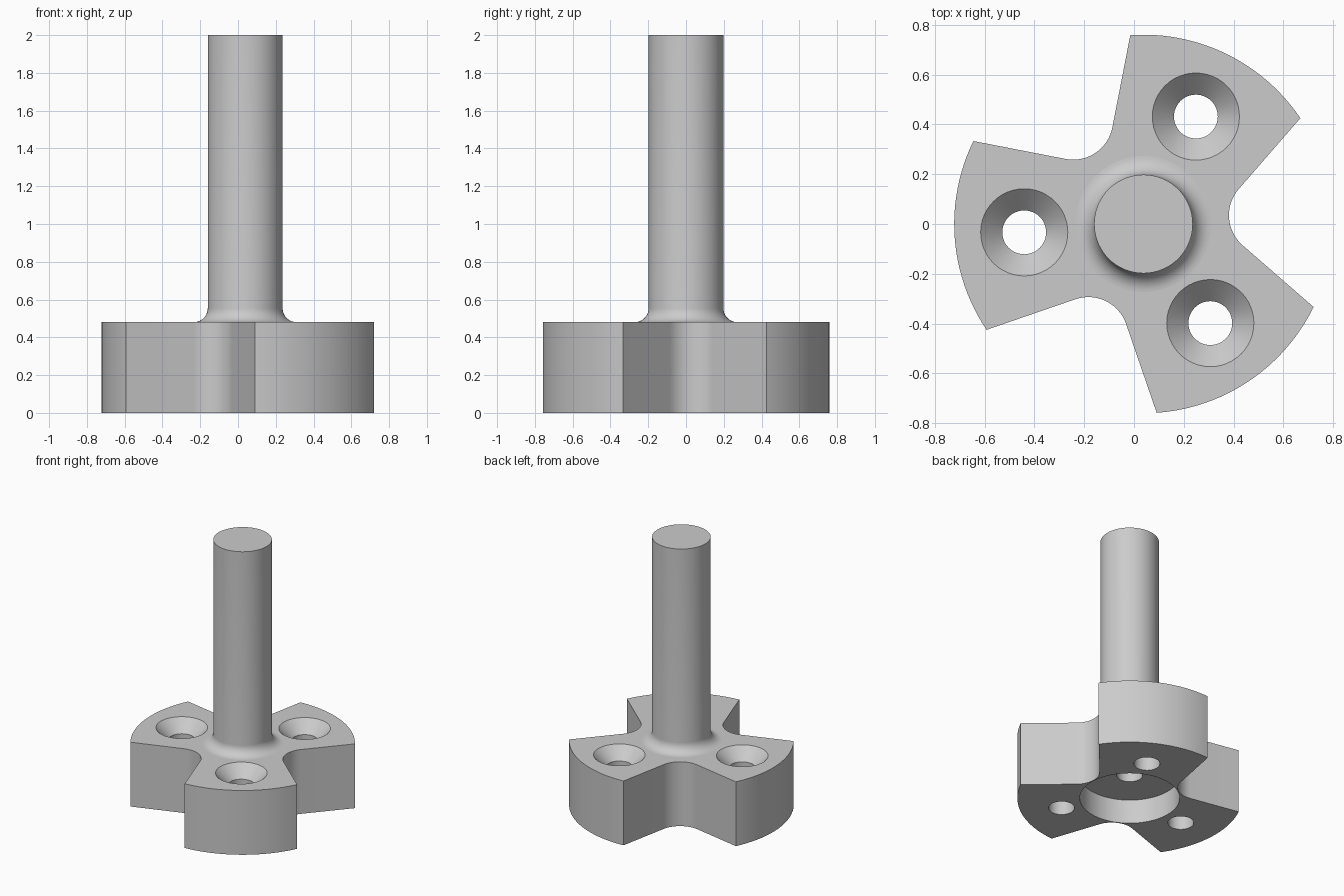
import bpy, bmesh, math
from mathutils import Vector, Matrix

cube = bpy.data.objects.get("Cube")
if cube:
    bpy.data.objects.remove(cube, do_unlink=True)

AXIS = Vector((0.038, 0, 0))       # common axis of stem and flange
R_OUT, HEIGHT = 0.76, 0.48         # flange radius and thickness
ARMS = [math.radians(a) for a in (64, 184, 304)]

grey = bpy.data.materials.new("plain grey")
grey.use_nodes = True
grey.diffuse_color = (0.6, 0.6, 0.6, 1)
grey.node_tree.nodes["Principled BSDF"].inputs["Base Color"].default_value = (0.6, 0.6, 0.6, 1)


def make_object(name, bm, location):
    bmesh.ops.recalc_face_normals(bm, faces=bm.faces)
    mesh = bpy.data.meshes.new(name)
    bm.to_mesh(mesh)
    bm.free()
    mesh.materials.append(grey)
    ob = bpy.data.objects.new(name, mesh)
    ob.location = location
    bpy.context.collection.objects.link(ob)
    return ob


def lathe(name, profile, location, steps=72):
    """Revolve an (r, z) profile that starts and ends on the axis."""
    bm = bmesh.new()
    verts = [bm.verts.new((r, 0, z)) for r, z in profile]
    edges = [bm.edges.new(pair) for pair in zip(verts, verts[1:])]
    bmesh.ops.spin(bm, geom=verts + edges, cent=(0, 0, 0), axis=(0, 0, 1),
                   angle=math.tau, steps=steps, use_duplicate=False)
    bmesh.ops.remove_doubles(bm, verts=bm.verts, dist=1e-5)
    return make_object(name, bm, location)


def activate(ob):
    bpy.ops.object.select_all(action="DESELECT")
    ob.select_set(True)
    bpy.context.view_layer.objects.active = ob


def cut(ob, cutters):
    activate(ob)
    for cutter in cutters:
        mod = ob.modifiers.new("cut", "BOOLEAN")
        mod.operation, mod.solver, mod.object = "DIFFERENCE", "EXACT", cutter
        bpy.ops.object.modifier_apply(modifier=mod.name)


# Flange outline: three 60 degree arms with right-angled, rounded notches between
R_NOTCH = 0.16
apex = R_OUT * (math.cos(math.pi / 6) - 0.5)
centre = apex + R_NOTCH * math.sqrt(2)
outline = []
for arm in ARMS:
    for i in range(25):
        a = arm + math.radians(-30 + 60 * i / 24)
        outline.append(Vector((R_OUT * math.cos(a), R_OUT * math.sin(a), 0)))
    turn = Matrix.Rotation(arm + math.pi / 3, 3, "Z")
    for i in range(17):
        a = math.radians(225 - 90 * i / 16)
        # notch arc runs from the previous arm's wall to the next arm's wall
        p = Vector((centre + R_NOTCH * math.cos(a), R_NOTCH * math.sin(a), 0))
        outline.append(turn @ p)

bm = bmesh.new()
base = bm.faces.new([bm.verts.new(p) for p in outline])
top = bmesh.ops.extrude_face_region(bm, geom=[base], use_keep_orig=True)["geom"]
bmesh.ops.translate(bm, vec=(0, 0, HEIGHT),
                    verts=[g for g in top if isinstance(g, bmesh.types.BMVert)])
flange = make_object("flange", bm, AXIS)

# Stem with a fillet flaring onto the flange
R_STEM, R_FIL = 0.198, 0.075
fillet = [(R_STEM + R_FIL - R_FIL * math.sin(t), HEIGHT + R_FIL - R_FIL * math.cos(t))
          for t in (math.pi / 2 * i / 10 for i in range(11))]
stem = lathe("stem", [(0, 0.3), (R_STEM + R_FIL, 0.3)] + fillet
             + [(R_STEM, 2), (0, 2)], AXIS)

# Cutters: countersunk screw holes, underside recess and blind centre bore
screw_profile = [(0, -0.1), (0.088, -0.1), (0.088, HEIGHT - 0.087),
                 (0.275, HEIGHT + 0.1), (0, HEIGHT + 0.1)]
screw_holes = [lathe("screw_hole_cutter", screw_profile,
                     AXIS + 0.48 * Vector((math.cos(a), math.sin(a), 0)), 48)
               for a in ARMS]
recess = lathe("recess_cutter", [(0, -0.1), (0.338, -0.1), (0.338, 0.18), (0, 0.18)], AXIS)
bore = lathe("bore_cutter", [(0, 0.1), (0.088, 0.1), (0.088, 0.9), (0, 0.9)], AXIS, 48)

bpy.context.view_layer.update()
cut(flange, screw_holes + [recess, bore])
cut(stem, [bore])
for cutter in screw_holes + [recess, bore]:
    bpy.data.objects.remove(cutter, do_unlink=True)

# Smooth curved walls, keep the machined edges crisp
for ob in (flange, stem):
    activate(ob)
    bpy.ops.object.shade_smooth_by_angle(angle=math.radians(30))
